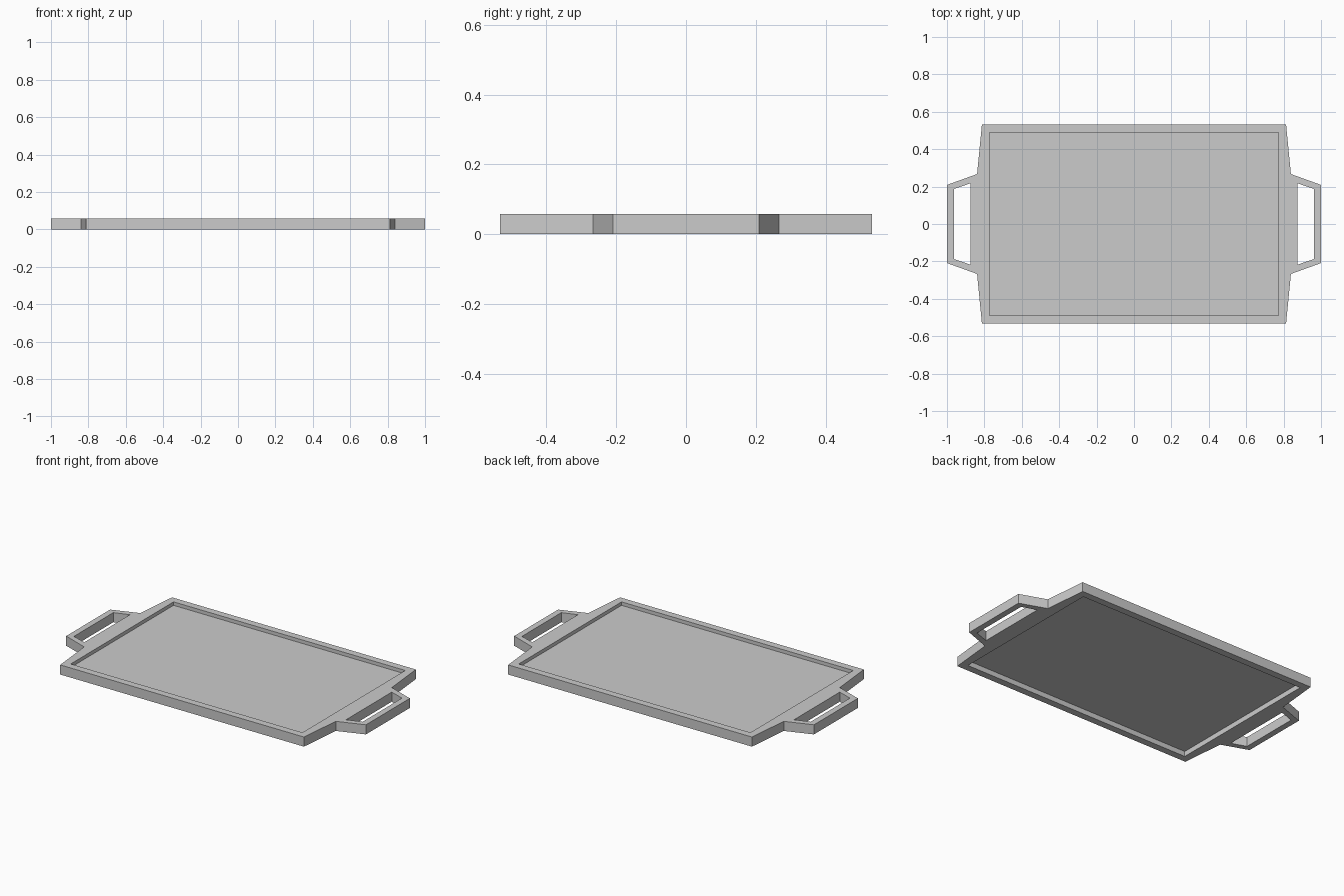
import bpy

if "Cube" in bpy.data.objects:
    bpy.data.objects.remove(bpy.data.objects["Cube"])

HEIGHT = 0.058


def flat_part(name, points, faces, z, thickness):
    """Quarter plan, mirrored over x and y, then thickened upwards from z."""
    mesh = bpy.data.meshes.new(name)
    mesh.from_pydata([(x, y, z) for x, y in points], [], faces)
    obj = bpy.data.objects.new(name, mesh)
    bpy.context.collection.objects.link(obj)
    mirror = obj.modifiers.new("Mirror", 'MIRROR')
    mirror.use_axis = (True, True, False)
    solid = obj.modifiers.new("Thickness", 'SOLIDIFY')
    solid.thickness = thickness
    solid.offset = 1
    return obj


# Rim with both handles: one quarter of the plan
rim_points = [
    (0, 0.533), (0, 0.49), (0.773, 0.49), (0.813, 0.533),      # 0-3 long rail
    (0.773, 0.267), (0.839, 0.267),                            # 4-5 short rail
    (0.773, 0), (0.873, 0), (0.873, 0.218),                    # 6-8 handle root
    (0.963, 0.187), (1.0, 0.209), (0.963, 0), (1.0, 0),        # 9-12 handle grip
]
rim_faces = [
    (0, 1, 2, 3), (3, 2, 4, 5), (4, 6, 7, 8, 5),
    (5, 8, 9, 10), (10, 9, 11, 12),
]
flat_part("tray_rim_and_handles", rim_points, rim_faces, 0, HEIGHT)

# Thin base panel, recessed from both the top and the underside
flat_part("tray_base_panel",
          [(0, 0), (0.773, 0), (0.773, 0.49), (0, 0.49)],
          [(0, 1, 2, 3)], 0.031, 0.006)
